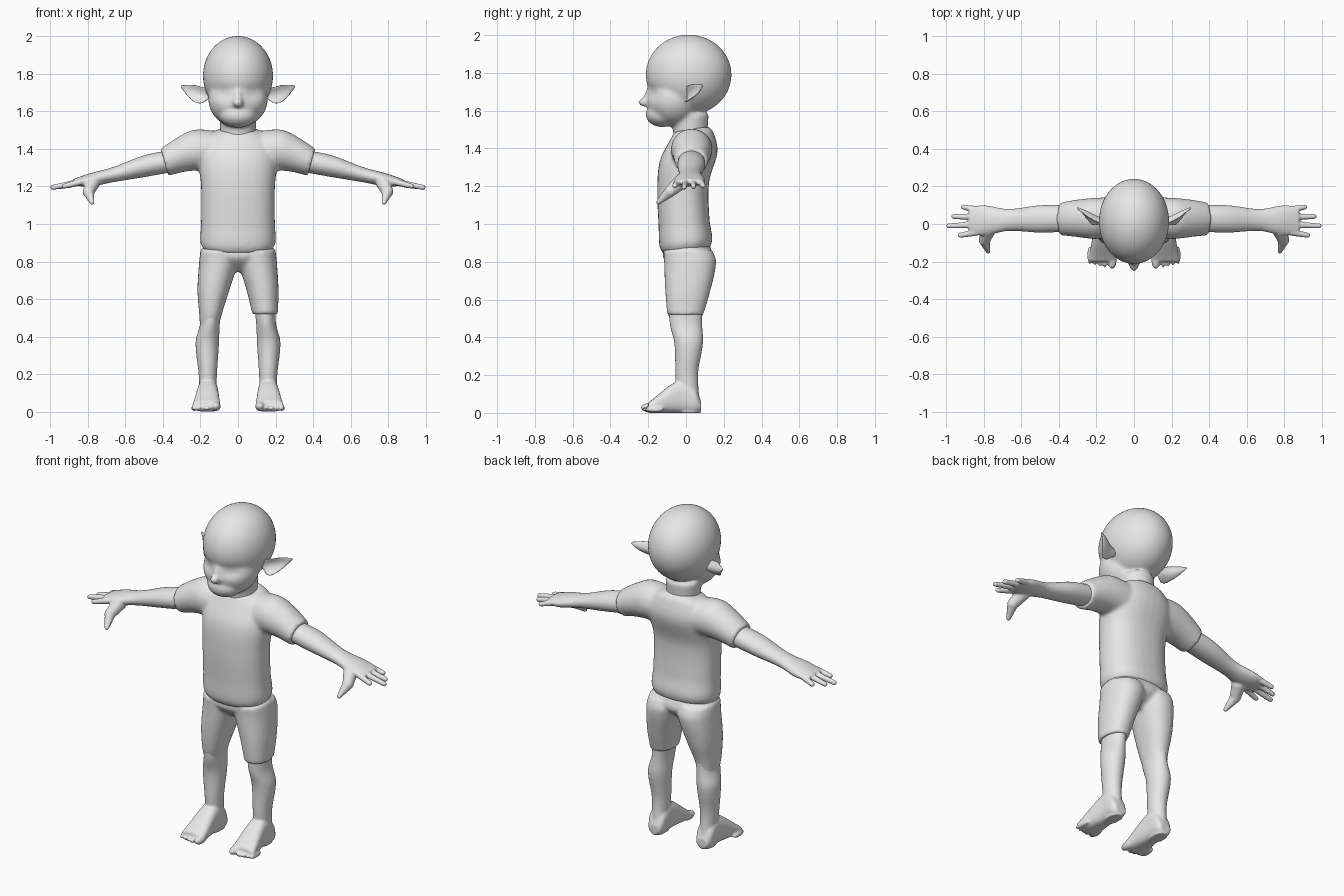
import bpy, bmesh, math
from mathutils import Matrix, Vector

old_cube = bpy.data.objects.get("Cube")
if old_cube:
    bpy.data.objects.remove(old_cube)

GREY = (0.8, 0.8, 0.8, 1)
material = bpy.data.materials.new("plain_grey")
material.use_nodes = True
material.diffuse_color = GREY
material.node_tree.nodes["Principled BSDF"].inputs["Base Color"].default_value = GREY


def slope(rings, index):
    before, after = rings[max(index - 1, 0)], rings[min(index + 1, len(rings) - 1)]
    return (after - before) / (after[0] - before[0])


def smooth_rings(rings, steps=6):
    """Fill in rings along a smooth curve through the given ones."""
    rings = [Vector(ring) for ring in rings]
    filled = []
    for index, (start, end) in enumerate(zip(rings, rings[1:])):
        length = end[0] - start[0]
        leave, arrive = slope(rings, index) * length, slope(rings, index + 1) * length
        for step in range(steps):
            t = step / steps
            ease = t * t * (3 - 2 * t)
            ring = start.lerp(end, ease) + leave * t * (1 - t) ** 2 - arrive * t * t * (1 - t)
            ring[0] = start[0] + length * t
            filled.append(ring)
    return filled + [rings[-1]]


def loft(mesh, axis, rings, side=1, power=1.0, shear=0.0, sides=32):
    """Closed tube; each ring is (position, low, high, low, high) over the other two axes."""
    along = "xyz".index(axis)
    across, up = [index for index in range(3) if index != along]
    loops = []
    for position, low_u, high_u, low_v, high_v in smooth_rings(rings):
        loop = []
        for index in range(sides):
            angle = math.tau * index / sides
            c, s = math.cos(angle), math.sin(angle)
            u = math.copysign(abs(c) ** power, c) * (high_u - low_u) / 2
            v = math.copysign(abs(s) ** power, s) * (high_v - low_v) / 2
            point = Vector((0, 0, 0))
            point[along] = position + shear * v
            point[across] = u + (low_u + high_u) / 2
            point[up] = v + (low_v + high_v) / 2
            point.x *= side
            loop.append(mesh.verts.new(point))
        loops.append(loop)
    for lower, upper in zip(loops, loops[1:]):
        for index in range(sides):
            following = (index + 1) % sides
            mesh.faces.new((lower[index], lower[following], upper[following], upper[index]))
    mesh.faces.new(loops[0])
    mesh.faces.new(loops[-1])


def centred(rings):
    return [(z, -width, width, front, back) for z, width, front, back in rings]


def ball(mesh, centre, radii):
    matrix = Matrix.Translation(centre) @ Matrix.Diagonal((*radii, 1))
    bmesh.ops.create_uvsphere(mesh, u_segments=48, v_segments=32, radius=1, matrix=matrix)


def strand(mesh, start, end, start_radius, end_radius, side=1):
    """Tapered tube with round ends."""
    start, end = [Vector((side * p[0], p[1], p[2])) for p in (start, end)]
    direction = end - start
    turn = direction.to_track_quat("Z", "Y").to_matrix().to_4x4()
    bmesh.ops.create_cone(mesh, cap_ends=True, segments=20, radius1=start_radius,
                          radius2=end_radius, depth=direction.length,
                          matrix=Matrix.Translation((start + end) / 2) @ turn)
    ball(mesh, start, [start_radius] * 3)
    ball(mesh, end, [end_radius] * 3)


def finish(name, mesh, voxel, softness):
    """Fuse the overlapping pieces into one soft skin."""
    bmesh.ops.recalc_face_normals(mesh, faces=mesh.faces)
    data = bpy.data.meshes.new(name)
    mesh.to_mesh(data)
    mesh.free()
    data.materials.append(material)
    part = bpy.data.objects.new(name, data)
    bpy.context.collection.objects.link(part)
    fuse = part.modifiers.new("fuse", "REMESH")
    fuse.mode, fuse.voxel_size, fuse.use_smooth_shade = "VOXEL", voxel, True
    soften = part.modifiers.new("soften", "SMOOTH")
    soften.factor, soften.iterations = 0.5, softness


# Head: cranium, face and jaw, with shallow eye sockets
head = bmesh.new()
ball(head, (0, .014, 1.79), (.187, .227, .212))
ball(head, (0, -.065, 1.665), (.158, .146, .15))
ball(head, (0, -.125, 1.58), (.1, .088, .067))
for vert in head.verts:
    if vert.co.y < -.05:
        away = ((abs(vert.co.x) - .08) / .05) ** 2 + ((vert.co.z - 1.69) / .03) ** 2
        vert.co.y += .02 * math.exp(-away)
# Nose
ball(head, (0, -.21, 1.645), (.028, .043, .025))
strand(head, (0, -.21, 1.65), (0, -.195, 1.71), .022, .015)
# Neck
loft(head, "z", centred([(1.42, .09, -.06, .11), (1.58, .1, -.08, .12)]))
finish("head", head, .009, 8)

# Shirt body, with the hem and collar higher at the back
shirt = bmesh.new()
loft(shirt, "z", centred([(.86, .18, -.12, .13), (.9, .2, -.14, .14), (1, .197, -.145, .125),
                          (1.2, .197, -.152, .122), (1.36, .207, -.138, .167),
                          (1.47, .16, -.08, .145), (1.503, .105, -.06, .12)]),
     power=.85, shear=.15)
# Sleeves
for side in (1, -1):
    loft(shirt, "x", [(.04, -.06, .14, 1.27, 1.49), (.2, -.08, .14, 1.285, 1.503),
                      (.3, -.07, .13, 1.28, 1.46), (.392, -.06, .115, 1.257, 1.402)],
         side, shear=.28)
finish("shirt", shirt, .01, 8)

# Shorts: the left leg ends in a hem, the right one runs smoothly into the shin
shorts = bmesh.new()
loft(shorts, "z", centred([(.9, .175, -.11, .12), (.82, .195, -.12, .14),
                           (.745, .05, -.045, .06)]), power=.9)
thigh = [(.86, 0, .2, -.12, .14), (.8, 0, .207, -.116, .16), (.65, .045, .216, -.11, .13)]
loft(shorts, "z", thigh + [(.52, .076, .213, -.1, .092)], 1, .9)
loft(shorts, "z", thigh + [(.52, .086, .207, -.094, .088), (.42, .11, .2, -.06, .07)], -1, .9)
finish("shorts", shorts, .01, 5)

for side, label in ((1, "left"), (-1, "right")):
    # Pointed ear, cupped towards the front
    ear = bmesh.new()
    loft(ear, "x", [(.15, 0, .03, 1.67, 1.72), (.2, .02, .045, 1.64, 1.735),
                    (.25, .045, .07, 1.66, 1.745), (.305, .08, .092, 1.727, 1.74)], side)
    for vert in ear.verts:
        middle = 1.69 + .3 * (abs(vert.co.x) - .18)
        vert.co.y -= 14 * (vert.co.z - middle) ** 2
    finish(label + "_ear", ear, .005, 3)

    # Arm and palm
    arm = bmesh.new()
    loft(arm, "x", [(.33, -.04, .1, 1.28, 1.4), (.5, -.046, .1, 1.25, 1.366),
                    (.67, -.037, .08, 1.222, 1.302), (.8, -.062, .1, 1.198, 1.267),
                    (.88, -.05, .09, 1.208, 1.238)], side)
    # Fingers
    for index, reach in enumerate((.925, .987, .96, .91)):
        strand(arm, (.84, -.045 + .041 * index, 1.224),
               (reach, -.06 + .05 * index, 1.21 - .1 * (reach - .84)), .018, .014, side)
    # Thumb
    knuckle = (.797, -.085, 1.172)
    strand(arm, (.775, -.03, 1.22), knuckle, .04, .031, side)
    strand(arm, knuckle, (.778, -.145, 1.115), .031, .013, side)
    finish(label + "_arm", arm, .006, 4)

    # Lower leg
    leg = bmesh.new()
    loft(leg, "z", [(.6, .08, .2, -.09, .09), (.47, .097, .202, -.086, .086),
                    (.37, .101, .226, -.062, .09), (.2, .112, .21, -.056, .064),
                    (0, .12, .2, -.045, .08)], side)
    # Foot
    loft(leg, "y", [(.08, .125, .195, .01, .06), (.05, .11, .212, 0, .13),
                    (-.03, .106, .216, 0, .175), (-.2, .093, .244, 0, .055)], side, .75)
    # Toes
    for index in range(5):
        radius = .015 if index else .025
        x = .13 + .026 * index if index else .117
        ball(leg, (side * x, -.19 + .006 * index, radius + .003), (radius, .05, radius))
    finish(label + "_leg", leg, .007, 4)
